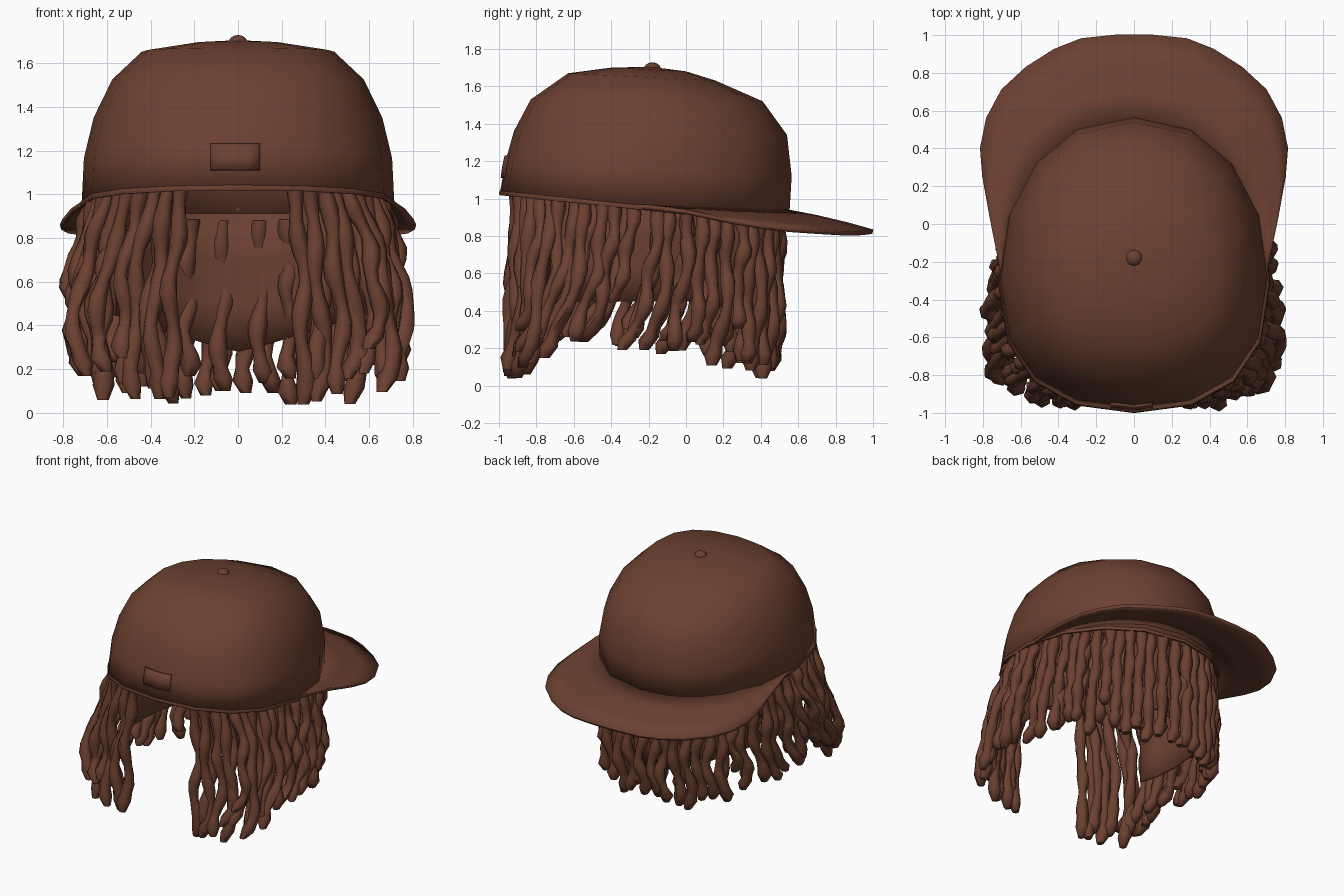
import bpy, bmesh, math, random
from mathutils import Vector

if "Cube" in bpy.data.objects:
    bpy.data.objects.remove(bpy.data.objects["Cube"])

random.seed(11)
brown = bpy.data.materials.new("dark_brown")
brown.diffuse_color = (0.15, 0.052, 0.03, 1)
brown.use_nodes = True
brown.node_tree.nodes["Principled BSDF"].inputs["Base Color"].default_value = brown.diffuse_color


def make(name, bm, angle=40):
    """Turn a bmesh into a smooth shaded brown object."""
    bmesh.ops.recalc_face_normals(bm, faces=bm.faces)
    me = bpy.data.meshes.new(name)
    bm.to_mesh(me)
    bm.free()
    me.materials.append(brown)
    ob = bpy.data.objects.new(name, me)
    bpy.context.collection.objects.link(ob)
    bpy.context.view_layer.objects.active = ob
    ob.select_set(True)
    bpy.ops.object.shade_smooth_by_angle(angle=math.radians(angle))
    ob.select_set(False)
    return ob


def thicken(ob, t, offset=-1):
    m = ob.modifiers.new("thickness", 'SOLIDIFY')
    m.thickness, m.offset = t, offset


def lerp_table(table, x):
    for (a, fa), (b, fb) in zip(table, table[1:]):
        if x <= b:
            return fa + (fb - fa) * max(0, (x - a) / (b - a))
    return table[-1][1]


def oval(a, yf, yb, w, zf, zb, k=1.0):
    """Point on a tilted egg shape, fuller at the front; 0 is +x, 90 degrees is the back."""
    e = 2 / 2.25
    c, s = math.cos(a), math.sin(a)
    u = math.copysign(abs(c) ** e, c) * k
    v = (math.copysign(abs(s) ** e, s) - 0.11 * c * c) * k
    return Vector((w * u, (yf + yb) / 2 + (yb - yf) / 2 * v,
                   (zf + zb) / 2 + (zb - zf) / 2 * v))


def bridge(bm, r0, r1, closed=True):
    n = len(r0)
    for i in range(n if closed else n - 1):
        j = (i + 1) % n
        bm.faces.new((r0[i], r0[j], r1[j], r1[i]))


# Crown: stacked tilted ovals (front y, back y, half width, front z, back z)
RIM = (-0.995, 0.55, 0.715, 1.03, 0.87)
rings = [RIM, (-0.965, 0.565, 0.705, 1.2, 1.12), (-0.92, 0.54, 0.66, 1.36, 1.34),
         (-0.83, 0.41, 0.575, 1.53, 1.52), (-0.63, 0.16, 0.44, 1.67, 1.63),
         (-0.4, 0.0, 0.2, 1.70, 1.68)]
SIDES = 16
bm = bmesh.new()
prev = None
for r in rings:
    row = [bm.verts.new(oval(i * math.tau / SIDES, *r)) for i in range(SIDES)]
    if prev:
        bridge(bm, prev, row)
    prev = row
top = bm.verts.new((0, -0.19, 1.705))
for i in range(SIDES):
    bm.faces.new((prev[i], prev[(i + 1) % SIDES], top))
thicken(make("crown", bm, 50), 0.02)

# Rolled hem around the rim
bm = bmesh.new()
hem = []
for i in range(SIDES):
    a = i * math.tau / SIDES
    p = oval(a, *RIM)
    out = Vector((math.cos(a), math.sin(a), 0))
    hem.append([bm.verts.new(p + out * (0.01 * math.cos(b) - 0.004) + Vector((0, 0, 0.014 * math.sin(b))))
                for b in (j * math.tau / 6 for j in range(6))])
for i in range(SIDES):
    bridge(bm, hem[i], hem[(i + 1) % SIDES])
make("rim_hem", bm, 60)

# Button on top
bm = bmesh.new()
bmesh.ops.create_uvsphere(bm, u_segments=10, v_segments=6, radius=0.045)
for v in bm.verts:
    v.co = Vector((v.co.x, v.co.y - 0.18, v.co.z * 0.75 + 1.695))
make("top_button", bm)

# Small raised patch on the front
bm = bmesh.new()
prev = None
for z, y in ((1.11, -0.985), (1.17, -0.977), (1.23, -0.964)):
    row = [bm.verts.new((x, y + 0.12 * abs(x), z)) for x in (-0.125, -0.06, 0, 0.05, 0.1)]
    if prev:
        bridge(bm, prev, row, False)
    prev = row
thicken(make("front_patch", bm), 0.012, 0)

# Bill: blends from the back half of the rim to a wide rounded outline
half = [(0.715, -0.2, 0.955), (0.76, 0.02, 0.925), (0.80, 0.25, 0.875), (0.812, 0.4, 0.85),
        (0.78, 0.56, 0.832), (0.7, 0.71, 0.822), (0.57, 0.83, 0.815), (0.42, 0.925, 0.814),
        (0.28, 0.98, 0.82), (0.1, 0.999, 0.823)]
outline = half + [(-x, y, z) for x, y, z in reversed(half)]
bm = bmesh.new()
rows = []
n = len(outline)
for i, p in enumerate(outline):
    side = math.sin(math.pi * i / (n - 1))
    inner = oval(math.pi * i / (n - 1), *RIM, k=0.98)
    inner.z += 0.06 * side
    outer = Vector(p)
    row = []
    for t in (0, 0.35, 0.7, 1):
        q = inner.lerp(outer, t)
        q.z += 0.008 * math.sin(math.pi * t) * side
        row.append(bm.verts.new(q))
    rows.append(row)
for r0, r1 in zip(rows, rows[1:]):
    bridge(bm, r0, r1, False)
thicken(make("bill", bm, 50), 0.024, 0)

# Hair sheet: curved lining behind the locks, open at the front, longest at the back
bm = bmesh.new()
prev = None
for i in range(19):
    a = -0.45 + (math.pi + 0.9) * i / 18
    p = oval(a, *RIM, k=0.86)
    low = 0.28 + 0.17 * min(1, 1.1 * abs(math.cos(a)))
    row = [bm.verts.new((p.x, p.y, p.z + (low - p.z) * t)) for t in (-0.05, 0.3, 0.65, 1)]
    if prev:
        bridge(bm, prev, row, False)
    prev = row
thicken(make("hair_sheet", bm, 60), 0.015, 0)

# Hanging locks: tip height, sideways flare and forward lean along y
TIPS = [(-0.95, 0.02), (-0.85, 0.07), (-0.6, 0.16), (-0.4, 0.23), (-0.1, 0.21),
        (0.15, 0.2), (0.27, 0.1), (0.5, 0.07)]
FLARE = [(-0.95, 0.03), (-0.8, 0.13), (-0.6, 0.14), (-0.4, 0.11), (-0.15, 0.06), (0.2, 0.05), (0.5, 0.02)]
LEAN = [(-0.95, 0.0), (-0.8, -0.1), (-0.5, -0.2), (-0.2, -0.17), (0.1, -0.08), (0.5, -0.03)]


def lock(bm, a, k, tip, steps=14, sides=6):
    start = oval(a, *RIM, k=k)
    c, s = math.cos(a), math.sin(a)
    amount = lerp_table(FLARE, start.y) * random.uniform(0.7, 1.15)
    flare = Vector((amount * math.copysign(1, c) * min(1, 2 * abs(c)), 0.01 * s, 0))
    lean = lerp_table(LEAN, start.y) * random.uniform(0.7, 1.2)
    phase, turn = random.uniform(0, 6.28), random.uniform(-3, 3)
    freq = random.uniform(9, 15)
    prev = None
    for i in range(steps + 1):
        t = i / steps
        p = start + flare * math.sin(2.2 * t)
        p.y += lean * t * t
        p.z += (tip - start.z) * t
        p.x += 0.018 * math.sin(freq * t + phase) * min(1, 3 * t)
        p.y += 0.018 * math.cos(freq * 0.8 * t + phase) * min(1, 3 * t)
        r = 0.038 + 0.008 * math.sin(phase * 3 + i * 1.5)
        if i >= steps - 1:
            r = 0.05 if i < steps else 0.026
        row = []
        for j in range(sides):
            b = j * math.tau / sides + phase + turn * t
            row.append(bm.verts.new(p + Vector((r * math.cos(b), r * math.sin(b), 0))))
        if prev:
            bridge(bm, prev, row)
        else:
            bm.faces.new(row)
        prev = row
    bm.faces.new(prev)


def lock_layer(name, count, k, gap, lift):
    """Ring of locks around the rim, leaving the middle of the front open."""
    bm = bmesh.new()
    for i in range(count):
        t = i / (count - 1)
        a = -math.pi / 2 + gap + t * (math.tau - 2 * gap)
        if 0 < i < count - 1:
            a += random.uniform(-0.025, 0.025)
        y = oval(a, *RIM, k=k).y
        tip = lerp_table(TIPS, y) + lift + random.uniform(-0.04, 0.04)
        if i % 7 == 4 and abs(math.cos(a)) > 0.6:
            tip += 0.2
        lock(bm, a, k, max(0.0, tip))
    make(name, bm, 65)


lock_layer("outer_locks", 50, 0.925, 0.36, 0.0)
lock_layer("inner_locks", 26, 0.87, 0.47, 0.06)
